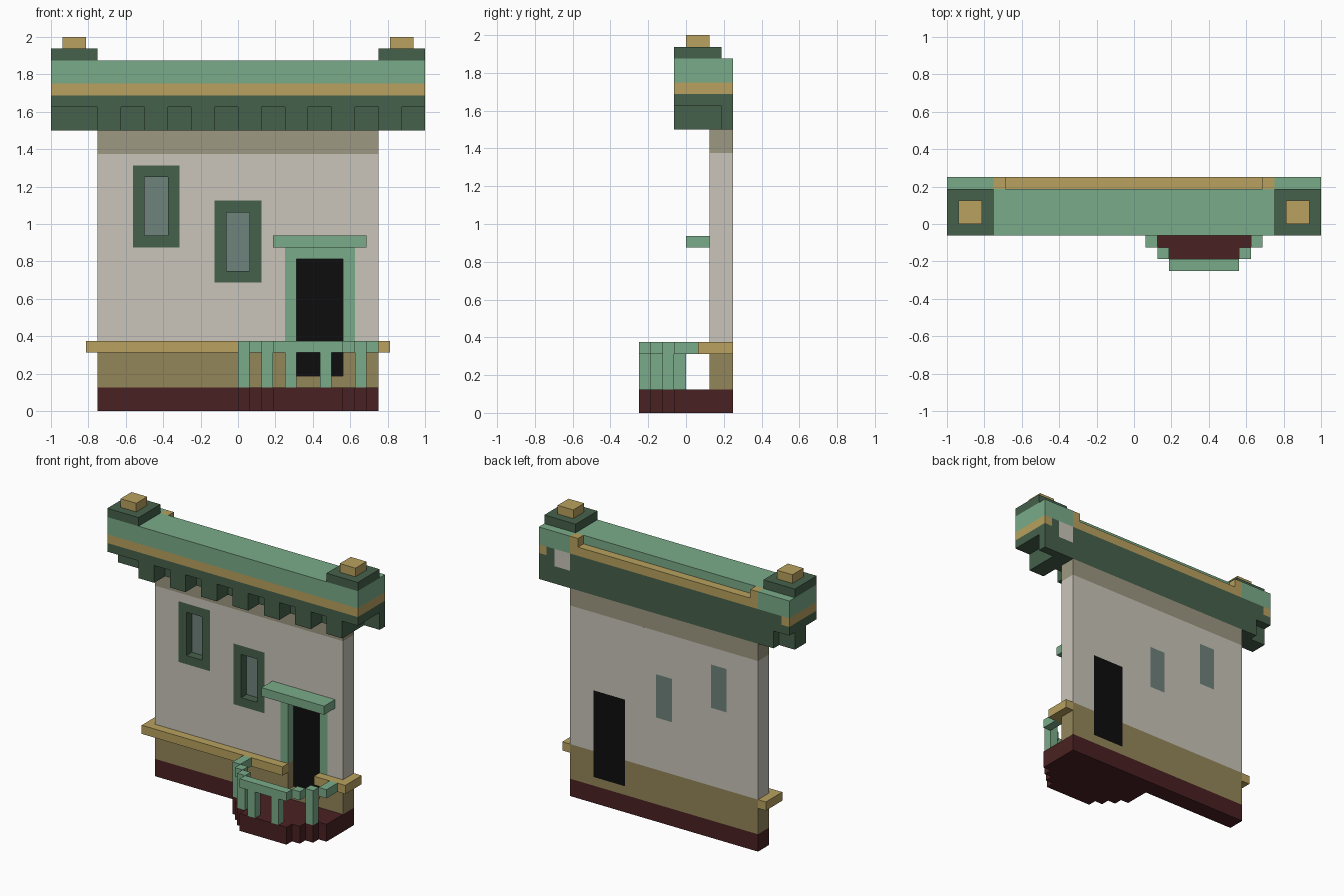
import bpy, bmesh

if "Cube" in bpy.data.objects:
    bpy.data.objects.remove(bpy.data.objects["Cube"])

U = 1 / 16  # all sizes below are in blocks of 1/16 unit


def material(name, hex_code):
    def lin(c):
        return c / 12.92 if c <= 0.04045 else ((c + 0.055) / 1.055) ** 2.4
    rgb = [lin(int(hex_code[i:i + 2], 16) / 255) for i in (0, 2, 4)]
    m = bpy.data.materials.new(name)
    m.diffuse_color = (*rgb, 1)
    m.use_nodes = True
    m.node_tree.nodes["Principled BSDF"].inputs["Base Color"].default_value = m.diffuse_color
    return m


MINT = material("light green", "7AAB89")
GREEN = material("dark green", "46614C")
GOLD = material("gold", "B8A15F")
PLASTER = material("plaster", "CAC5BA")
STONE = material("grey olive", "9D9882")
TAN = material("tan", "94865A")
RED = material("dark red", "4A2122")
BLACK = material("black", "0D0D0D")
GLASS = material("window glass", "6E827C")


def blocks(name, mat, *boxes):
    """One object from boxes given as (x0, x1, y0, y1, z0, z1)."""
    bm = bmesh.new()
    for x0, x1, y0, y1, z0, z1 in boxes:
        vs = bmesh.ops.create_cube(bm, size=1)["verts"]
        for v in vs:
            v.co = ((x1 if v.co.x > 0 else x0) * U,
                    (y1 if v.co.y > 0 else y0) * U,
                    (z1 if v.co.z > 0 else z0) * U)
    me = bpy.data.meshes.new(name)
    bm.to_mesh(me)
    bm.free()
    me.materials.append(mat)
    ob = bpy.data.objects.new(name, me)
    bpy.context.collection.objects.link(ob)
    return ob


def cut(ob, *boxes):
    """Cut boxes out of an object."""
    for b in boxes:
        c = blocks("cutter", ob.data.materials[0], b)
        c.hide_render = True
        mod = ob.modifiers.new("cut", 'BOOLEAN')
        mod.operation, mod.solver, mod.object = 'DIFFERENCE', 'EXACT', c
        bpy.context.view_layer.objects.active = ob
        bpy.ops.object.modifier_apply(modifier=mod.name)
        bpy.data.objects.remove(c)


# wall in horizontal bands
blocks("wall_foot", RED, (-12, 12, 2, 4, 0, 2))
wall_base = blocks("wall_base", TAN, (-12, 12, 2, 4, 2, 6))
wall = blocks("wall", PLASTER, (-12, 12, 2, 4, 6, 22))
blocks("wall_top_band", STONE, (-12, 12, 2, 4, 22, 24))

# windows: flush frame, recessed glass
for name, x, z in (("left", -9, 14), ("middle", -2, 11)):
    cut(wall, (x, x + 4, 1, 3, z, z + 7), (x + 1, x + 3, 1, 5, z + 1, z + 6))
    blocks(f"{name}_window_frame", GREEN,
           (x, x + 1, 2, 3, z, z + 7), (x + 3, x + 4, 2, 3, z, z + 7),
           (x + 1, x + 3, 2, 3, z, z + 1), (x + 1, x + 3, 2, 3, z + 6, z + 7))
    blocks(f"{name}_window_glass", GLASS, (x + 1, x + 3, 3, 4, z + 1, z + 6))

# door with frame and lintel
cut(wall, (4, 10, 1, 3, 5, 14), (5, 9, 1, 5, 5, 13))
cut(wall_base, (5, 9, 1, 5, 3, 7))
blocks("door", BLACK, (5, 9, 3, 4, 3, 13))
blocks("door_frame", MINT, (4, 5, 2, 3, 6, 14), (9, 10, 2, 3, 6, 14), (5, 9, 2, 3, 13, 14))
blocks("door_lintel", MINT, (3, 11, 0, 2, 14, 15))

# gold ledge round the wall, open at the door
blocks("ledge", GOLD, (-13, 5, 1, 2, 5, 6), (9, 13, 1, 2, 5, 6),
       (-13, -12, 2, 4, 5, 6), (12, 13, 2, 4, 5, 6))

# stepped balcony floor and railing, centred on x = 6
rows = [(3, -4, -3), (4, -3, -2), (5, -2, -1), (6, -1, 1)]  # half width, y range
blocks("balcony_floor", RED, *[(6 - w, 6 + w, y0, y1, 0, 2) for w, y0, y1 in rows],
       (0, 12, 1, 2, 0, 2))
rail = [(3, 9, -4, -3, 5, 6)]
for w, y0, y1 in rows[1:]:
    rail += [(6 - w, 7 - w, y0, y1, 5, 6), (5 + w, 6 + w, y0, y1, 5, 6)]
blocks("balcony_rail", MINT, *rail)
blocks("balusters", MINT, *[(x, x + 1, y, y + 1, 2, 5)
                            for x, y in ((0, -1), (2, -3), (4, -4), (7, -4), (10, -2))])

# cornice: core, dentils, then stacked bands
blocks("cornice_core", GREEN, (-14, 14, 1, 4, 24, 26))
blocks("dentils", GREEN, *[(x, x + 2, -1, 1, 24, 26) for x in range(-12, 13, 4)],
       (-16, -14, 1, 3, 24, 26), (14, 16, 3, 4, 24, 26))
blocks("cornice_band", GREEN, (-16, 16, -1, 3, 26, 27), (-16, 12, 3, 4, 26, 27),
       (14, 16, 3, 4, 26, 27), (-15, 12, 3, 4, 27, 28), (14, 15, 3, 4, 27, 28))
blocks("cornice_back_patch", PLASTER, (12, 14, 3, 4, 26, 28))
blocks("cornice_stripe", GOLD, (-16, 16, -1, 3, 27, 28),
       (-16, -15, 3, 4, 27, 28), (15, 16, 3, 4, 27, 28))
blocks("parapet", MINT, (-16, 16, -1, 3, 28, 30),
       (-16, -12, 3, 4, 28, 30), (12, 16, 3, 4, 28, 30))
blocks("parapet_back_trim", GOLD, (-11, 11, 3, 4, 28, 29),
       (-12, -11, 3, 4, 28, 30), (11, 12, 3, 4, 28, 30))

# corner caps
for side, x in (("left", -14), ("right", 14)):
    blocks(f"{side}_cap", GREEN, (x - 2, x + 2, -1, 3, 30, 31))
    blocks(f"{side}_finial", GOLD, (x - 1, x + 1, 0, 2, 31, 32))
